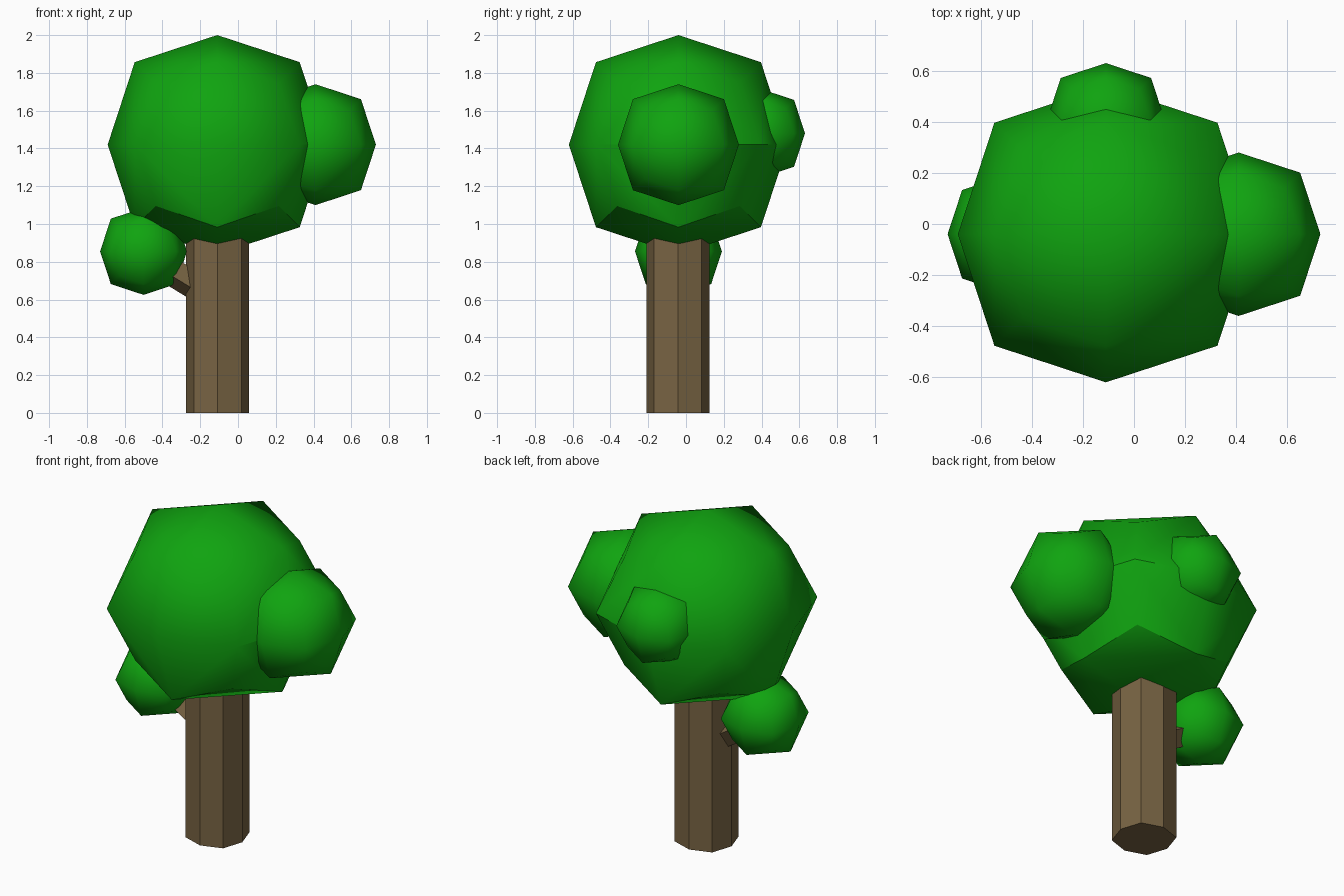
import bpy
import bmesh
from itertools import product
from mathutils import Matrix, Vector

cube = bpy.data.objects.get("Cube")
if cube:
    bpy.data.objects.remove(cube, do_unlink=True)


def make_material(name, rgb):
    mat = bpy.data.materials.new(name)
    mat.use_nodes = True
    colour = (*rgb, 1.0)
    mat.diffuse_color = colour
    mat.node_tree.nodes["Principled BSDF"].inputs["Base Color"].default_value = colour
    return mat


leaf_green = make_material("leaf green", (0.005, 0.37, 0.005))
bark_brown = make_material("bark brown", (0.185, 0.125, 0.055))


def add_object(name, bm, mat, smooth=False):
    bmesh.ops.recalc_face_normals(bm, faces=bm.faces)
    for face in bm.faces:
        face.smooth = smooth
    mesh = bpy.data.meshes.new(name)
    bm.to_mesh(mesh)
    bm.free()
    mesh.materials.append(mat)
    obj = bpy.data.objects.new(name, mesh)
    bpy.context.collection.objects.link(obj)
    return obj


def is_crease(edge):
    """Crease round the underside and along the middle of the left and back."""
    a, b = (v.co for v in edge.verts)
    underside = max(a.z, b.z) < -0.5 and min(a.z, b.z) > -0.9 and abs(a.z - b.z) > 0.1
    level = abs(a.z) < 0.01 and abs(b.z) < 0.01
    side = min(a.x, b.x) > 0.5 or (min(a.x, b.x) > -0.01 and min(a.y, b.y) > 0.5)
    return underside or (level and side)


# Blocky ball: a cube divided once and rounded, with face, edge and corner points
REACH = {1: 1.0, 2: 0.753, 3: 0.56}


def leaf_ball(name, centre, radius, creased=False):
    bm = bmesh.new()
    for point in product((-1, 0, 1), repeat=3):
        kind = sum(map(abs, point))
        if kind:
            bm.verts.new(Vector(point) * REACH[kind])
    bmesh.ops.convex_hull(bm, input=bm.verts)
    if creased:
        for edge in bm.edges:
            edge.smooth = not is_crease(edge)
    bm.transform(Matrix.Translation(centre) @ Matrix.Scale(radius, 4))
    return add_object(name, bm, leaf_green, smooth=True)


# Leaves
leaf_ball("crown", (-0.11, -0.04, 1.42), 0.58, creased=True)
leaf_ball("left_leaf_cluster", (0.41, -0.04, 1.42), 0.32)
leaf_ball("back_leaf_cluster", (-0.11, 0.395, 1.48), 0.235)
leaf_ball("right_leaf_cluster", (-0.5, -0.04, 0.855), 0.23)

# Eight-sided trunk, ending inside the crown
bm = bmesh.new()
ring = [(1, 0), (1, 1), (0, 1), (-1, 1), (-1, 0), (-1, -1), (0, -1), (1, -1)]
base = bm.faces.new([
    bm.verts.new(Vector((x, y, 0)) * 0.167 * REACH[abs(x) + abs(y)]) for x, y in ring])
top = bmesh.ops.extrude_face_region(bm, geom=[base], use_keep_orig=True)
bmesh.ops.translate(bm, vec=(0, 0, 1.2),
                    verts=[g for g in top["geom"] if isinstance(g, bmesh.types.BMVert)])
bm.transform(Matrix.Translation((-0.108, -0.043, 0)))
add_object("trunk", bm, bark_brown)

# Square branch, turned on its axis and running from trunk to right cluster
start, end = Vector((-0.14, -0.04, 0.618)), Vector((-0.4, -0.04, 0.776))
axis = (end - start).normalized()
rise = Vector((-axis.z, 0, axis.x)) * -1
front = (rise * 0.52 + Vector((0, -0.855, 0))).normalized()
turn = Matrix((front, axis.cross(front), axis)).transposed().to_4x4()
bm = bmesh.new()
bmesh.ops.create_cube(bm, size=1)
size = Matrix.Diagonal((0.105, 0.105, (end - start).length, 1))
bm.transform(Matrix.Translation((start + end) / 2) @ turn @ size)
add_object("branch", bm, bark_brown)
